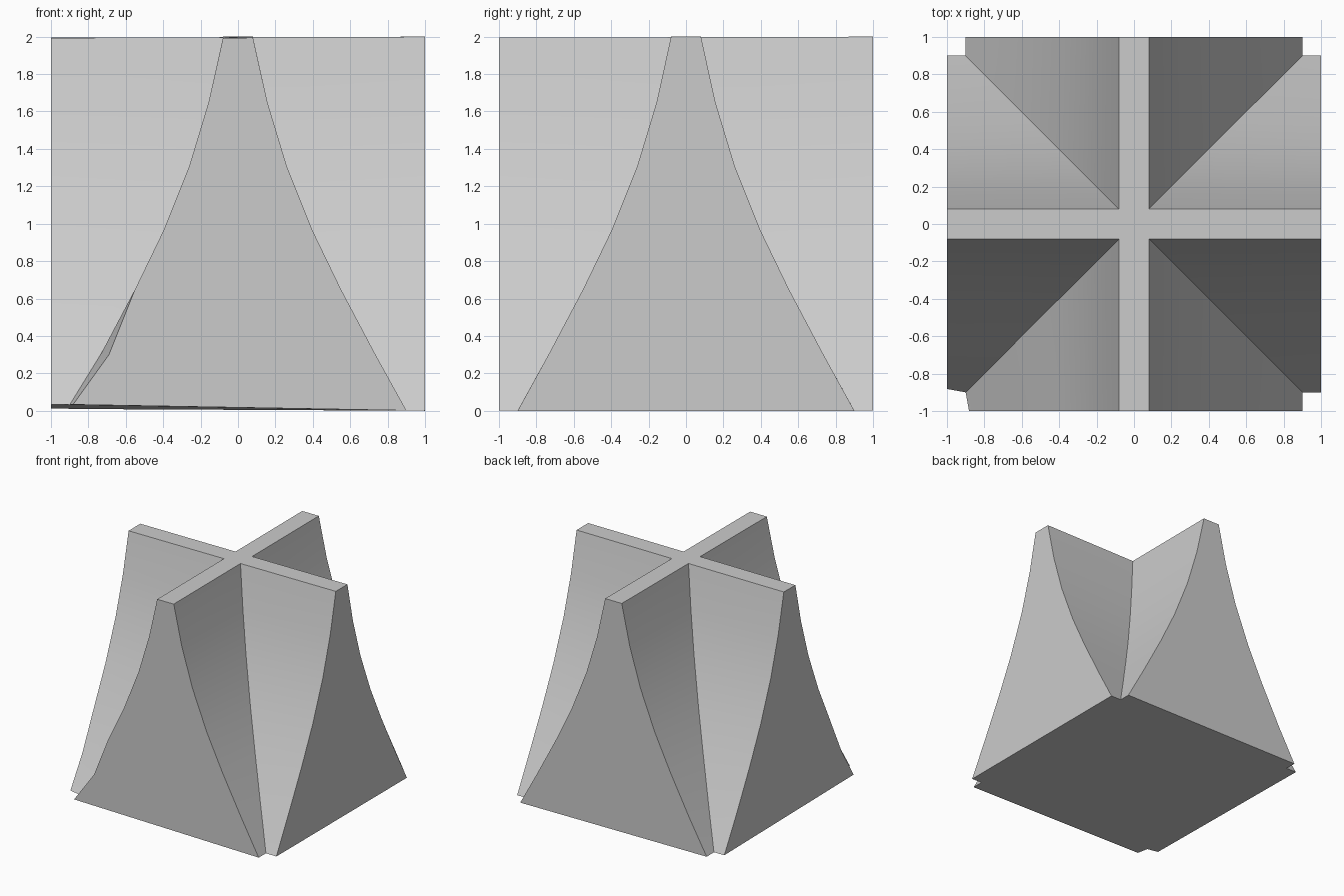
import bpy, bmesh

if "Cube" in bpy.data.objects:
    bpy.data.objects.remove(bpy.data.objects["Cube"])

# Half-width of the cross arms at each height
LEVELS = [(0.0, 0.90), (0.30, 0.735), (0.65, 0.55), (0.96, 0.40),
          (1.31, 0.26), (1.65, 0.157), (2.0, 0.08)]


def cross_outline(w):
    """12-point plus sign, counter-clockwise."""
    pts = []
    for k in range(4):
        for x, y in ((1, -w), (1, w), (w, w)):
            for _ in range(k):
                x, y = -y, x
            pts.append((x, y))
    return pts


def settle(x, y, z):
    """Slight unevenness of the worn front-left foot and the top."""
    left = max(0, (1 - x) / 2)
    front = (1 - y) / 2
    if z == 0:
        z = left * (0.01 + 0.025 * front)
    elif z == 2:
        z -= 0.012 * left * front
    if z < 0.31 and x < -0.5 and y < -0.5:
        inset = 0.045 if z > 0.2 else 0.018
        if y == -1:
            x += inset
        elif x == -1:
            y += 0.018
    return x, y, z


bm = bmesh.new()
rings = [[bm.verts.new(settle(x, y, z)) for x, y in cross_outline(w)]
         for z, w in LEVELS]

# Curved walls
for a, b in zip(rings, rings[1:]):
    for i in range(12):
        j = (i + 1) % 12
        bm.faces.new((a[i], a[j], b[j], b[i]))

# Top and bottom caps: centre square plus four arms
for r in (rings[0], rings[-1]):
    bm.faces.new([r[3 * k + 2] for k in range(4)])
    for k in range(4):
        bm.faces.new((r[3 * k - 1], r[3 * k], r[3 * k + 1], r[3 * k + 2]))
bmesh.ops.recalc_face_normals(bm, faces=bm.faces)

mesh = bpy.data.meshes.new("cross_pedestal")
bm.to_mesh(mesh)
bm.free()
obj = bpy.data.objects.new("cross_pedestal", mesh)
bpy.context.collection.objects.link(obj)
bpy.context.view_layer.objects.active = obj
obj.select_set(True)
bpy.ops.object.shade_smooth_by_angle(angle=0.5)
